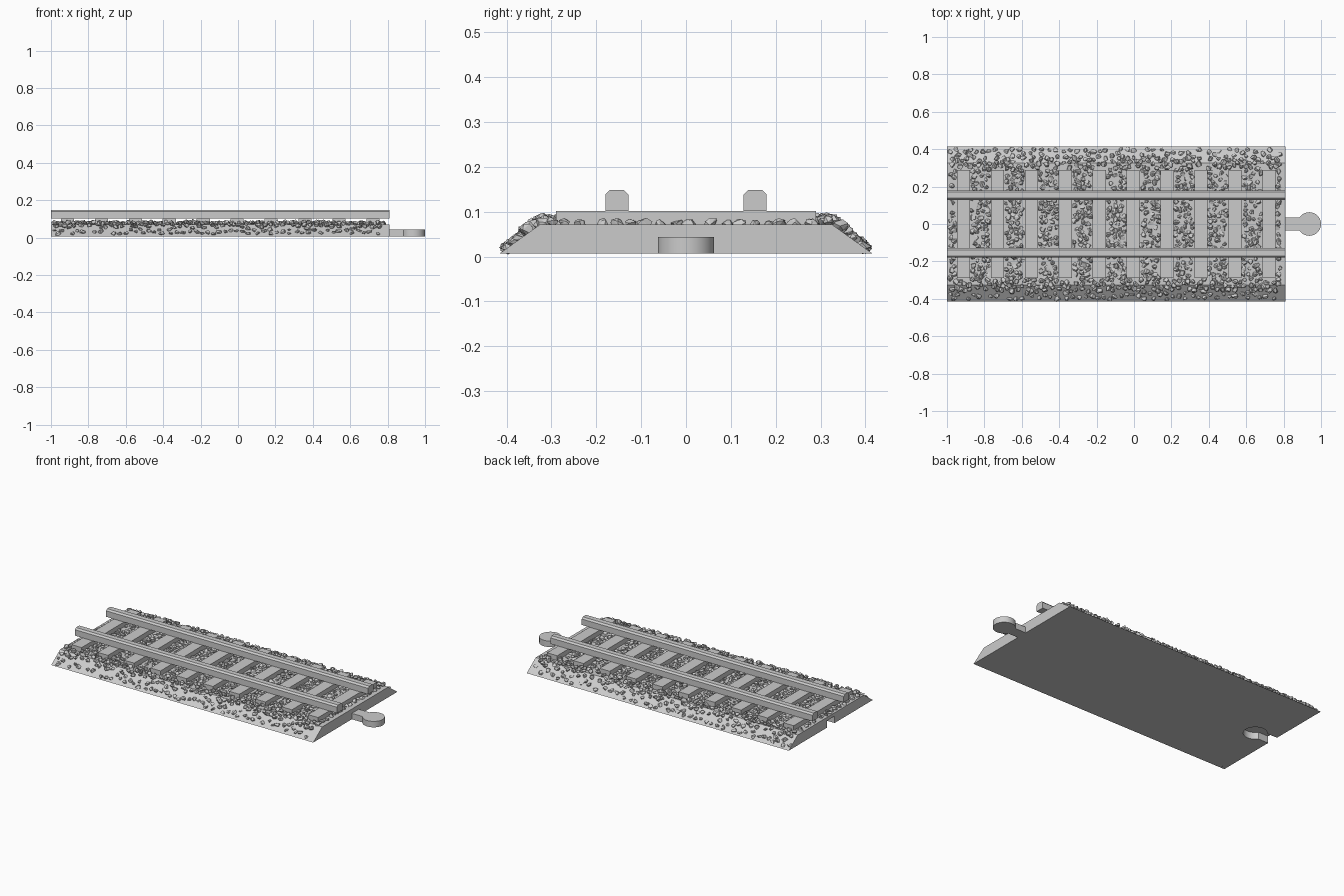
import bpy, bmesh, math, random
from mathutils import Vector, Euler

random.seed(7)
cube = bpy.data.objects.get("Cube")
if cube:
    bpy.data.objects.remove(cube, do_unlink=True)

X0, X1 = -1.0, 0.81                 # ends of the track bed
Z0, ZB, ZT = 0.007, 0.071, 0.101    # bed underside, bed top, sleeper top
Y_FOOT, Y_TOP = 0.415, 0.326
PITCH, TIE_W, TIE_Y = 0.1815, 0.07, 0.29
TIES = [-0.912 + i * PITCH for i in range(10)]

grey = bpy.data.materials.new("light grey")
grey.use_nodes = True
COLOUR = (0.6, 0.6, 0.6, 1)
grey.diffuse_color = COLOUR
grey.node_tree.nodes["Principled BSDF"].inputs["Base Color"].default_value = COLOUR


def add_object(name, bm):
    bmesh.ops.recalc_face_normals(bm, faces=bm.faces)
    mesh = bpy.data.meshes.new(name)
    bm.to_mesh(mesh)
    bm.free()
    mesh.materials.append(grey)
    obj = bpy.data.objects.new(name, mesh)
    bpy.context.collection.objects.link(obj)
    return obj


def prism(name, outline, offset):
    """Extrude a closed outline along an offset."""
    bm = bmesh.new()
    face = bm.faces.new([bm.verts.new(p) for p in outline])
    new = bmesh.ops.extrude_face_region(bm, geom=[face], use_keep_orig=True)["geom"]
    bmesh.ops.translate(bm, vec=offset, verts=[g for g in new if isinstance(g, bmesh.types.BMVert)])
    return add_object(name, bm)


def keyhole(name, start, centre, radius, half_neck, z, height):
    """Neck with a round head, lying flat and pointing to +x."""
    a = math.asin(half_neck / radius)
    n = 40
    pts = [(start, -half_neck, z)]
    for i in range(n + 1):
        t = -math.pi + a + (2 * math.pi - 2 * a) * i / n
        pts.append((centre + radius * math.cos(t), radius * math.sin(t), z))
    pts.append((start, half_neck, z))
    return prism(name, pts, (0, 0, height))


def shade(obj):
    bpy.ops.object.select_all(action='DESELECT')
    bpy.context.view_layer.objects.active = obj
    obj.select_set(True)
    bpy.ops.object.shade_smooth_by_angle(angle=math.radians(30))


# Sloped bed with a socket cut into the underside of one end
bed = prism("track_bed", [(X0, -Y_FOOT, Z0), (X0, Y_FOOT, Z0), (X0, Y_TOP, ZB), (X0, -Y_TOP, ZB)],
            (X1 - X0, 0, 0))
cutter = keyhole("socket_cutter", X0 - 0.05, -0.875, 0.067, 0.038, -0.02, 0.07)
cutter.hide_render = True
cut = bed.modifiers.new("socket", 'BOOLEAN')
cut.operation, cut.solver, cut.object = 'DIFFERENCE', 'EXACT', cutter
bpy.context.view_layer.objects.active = bed
bpy.ops.object.modifier_apply(modifier=cut.name)
bpy.data.objects.remove(cutter, do_unlink=True)
shade(bed)

# Connector peg on the other end
shade(keyhole("connector_peg", X1 - 0.01, 0.937, 0.063, 0.034, Z0, 0.037))

# Sleepers
for i, x in enumerate(TIES):
    h = TIE_W / 2
    prism(f"sleeper_{i + 1}", [(x - h, -TIE_Y, ZB - 0.005), (x + h, -TIE_Y, ZB - 0.005),
                               (x + h, TIE_Y, ZB - 0.005), (x - h, TIE_Y, ZB - 0.005)],
          (0, 0, ZT - ZB + 0.005))

# Rails with chamfered tops
for side, name in ((-1, "rail_front"), (1, "rail_back")):
    w, c, top = 0.026, 0.01, 0.148
    profile = [(-w, ZT), (w, ZT), (w, top - c), (w - c, top), (c - w, top), (-w, top - c)]
    prism(name, [(X0, side * 0.154 + y, z) for y, z in profile], (X1 - X0, 0, 0))

# Stone shapes: hulls of random points on a ball
shapes = []
for _ in range(14):
    bm = bmesh.new()
    for _ in range(18):
        d = Vector([random.gauss(0, 1) for _ in range(3)]).normalized()
        bm.verts.new(d * random.uniform(0.9, 1.1))
    bmesh.ops.convex_hull(bm, input=bm.verts)
    bm.verts.index_update()
    used = [v for v in bm.verts if v.link_faces]
    order = {v: i for i, v in enumerate(used)}
    shapes.append(([v.co.copy() for v in used], [[order[v] for v in f.verts] for f in bm.faces]))
    bm.free()


def bed_height(y):
    t = max(0, (abs(y) - Y_TOP) / (Y_FOOT - Y_TOP))
    return ZB + (Z0 - ZB) * t


# Ballast scattered between the sleepers and down both slopes
verts, faces, placed = [], [], []
for _ in range(9000):
    x, y = random.uniform(X0 + 0.016, X1 - 0.03), random.uniform(-0.4, 0.4)
    ay = abs(y)
    if ay < TIE_Y + 0.008 and any(abs(x - t) < TIE_W / 2 + 0.009 for t in TIES):
        continue
    gap = 0.021 if ay < 0.36 else 0.027
    if any((x - px) ** 2 + (y - py) ** 2 < gap * gap for px, py in placed):
        continue
    placed.append((x, y))
    r = random.uniform(0.011, 0.017)
    size = Vector((r * random.uniform(0.9, 1.25), r, r * random.uniform(0.7, 0.95)))
    turn = Euler((random.uniform(-0.4, 0.4), random.uniform(-0.4, 0.4), random.uniform(0, 6.28)))
    lift = random.uniform(0.004, 0.012) if 0.29 < ay < 0.36 else random.uniform(-0.001, 0.003)
    centre = Vector((x, y, bed_height(y) + lift))
    points, polys = random.choice(shapes)
    base = len(verts)
    for p in points:
        q = Vector((p.x * size.x, p.y * size.y, p.z * size.z))
        q.rotate(turn)
        q += centre
        q.z = max(q.z, 0)
        verts.append(q)
    faces += [[base + k for k in f] for f in polys]

mesh = bpy.data.meshes.new("ballast_stones")
mesh.from_pydata(verts, [], faces)
mesh.materials.append(grey)
bpy.context.collection.objects.link(bpy.data.objects.new("ballast_stones", mesh))
